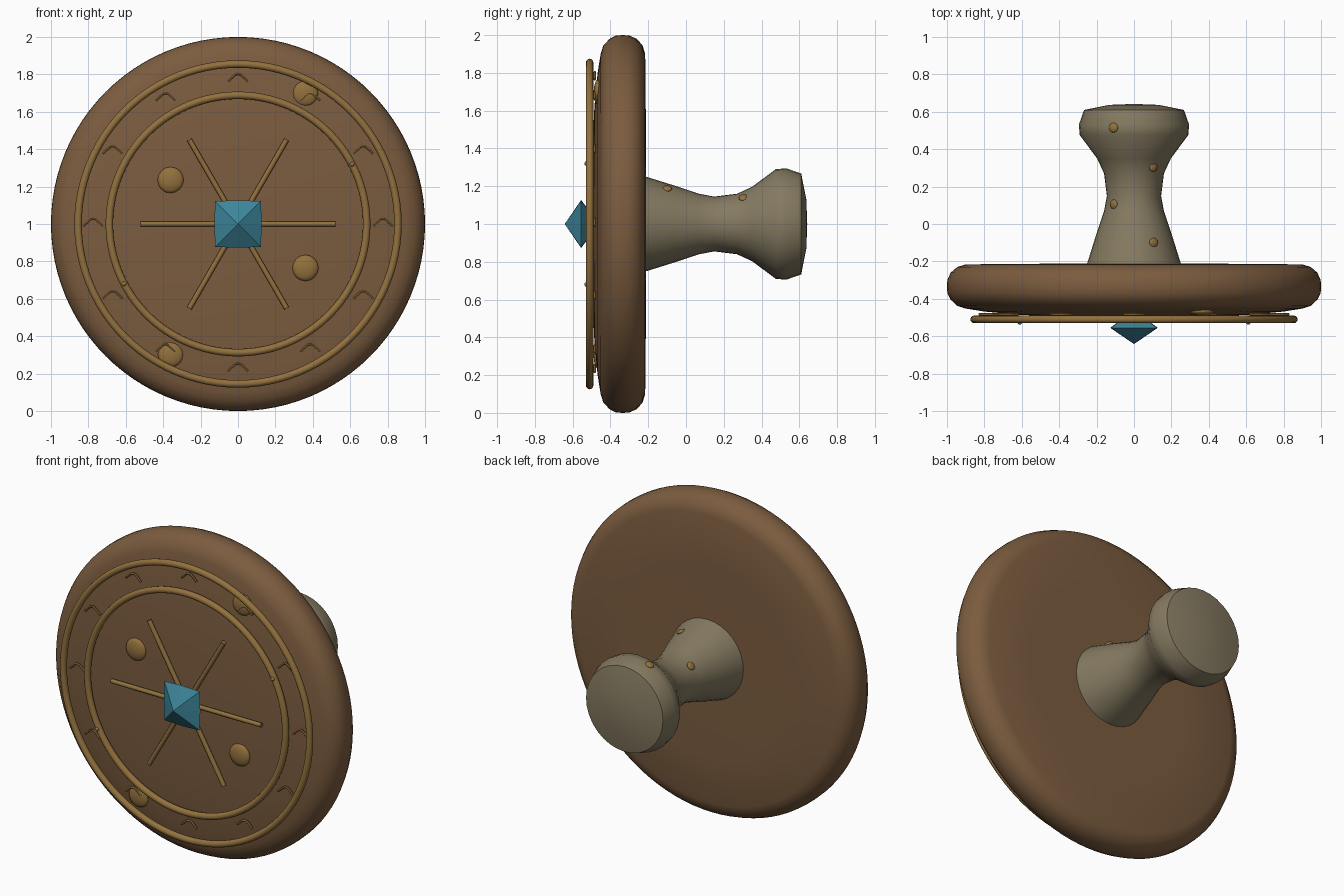
import bpy, bmesh, math
from mathutils import Vector, Matrix

if "Cube" in bpy.data.objects:
    bpy.data.objects.remove(bpy.data.objects["Cube"])

TAU = math.tau


def material(name, col):
    m = bpy.data.materials.new(name)
    m.diffuse_color = (*col, 1)
    m.use_nodes = True
    m.node_tree.nodes["Principled BSDF"].inputs["Base Color"].default_value = m.diffuse_color
    return m


WOOD = material("brown_wood", (0.20, 0.108, 0.05))
GOLD = material("old_gold", (0.29, 0.165, 0.048))
GRIP = material("grey_tan_leather", (0.235, 0.195, 0.12))
GEM = material("teal_gem", (0.045, 0.235, 0.32))


def finish(bm, name, mat, angle=None):
    bmesh.ops.remove_doubles(bm, verts=bm.verts, dist=1e-5)
    bmesh.ops.recalc_face_normals(bm, faces=bm.faces)
    me = bpy.data.meshes.new(name)
    bm.to_mesh(me)
    bm.free()
    me.materials.append(mat)
    ob = bpy.data.objects.new(name, me)
    bpy.context.collection.objects.link(ob)
    if angle:
        bpy.ops.object.select_all(action='DESELECT')
        ob.select_set(True)
        bpy.context.view_layer.objects.active = ob
        bpy.ops.object.shade_smooth_by_angle(angle=math.radians(angle))
    return ob


def lathe(name, profile, mat, seg, angle):
    """Turn a (radius, y) profile about the y axis through z = 1."""
    bm = bmesh.new()
    rings = []
    for r, y in profile:
        n = 1 if r == 0 else seg
        rings.append([bm.verts.new((r * math.cos(TAU * i / seg), y, 1 + r * math.sin(TAU * i / seg)))
                      for i in range(n)])
    for a, b in zip(rings, rings[1:]):
        for i in range(seg):
            j = (i + 1) % seg
            quad = [a[i % len(a)], a[j % len(a)], b[j % len(b)], b[i % len(b)]]
            bm.faces.new(list(dict.fromkeys(quad)))
    return finish(bm, name, mat, angle)


def stud(name, pos, normal, r, depth, mat):
    """Sphere flattened along its normal."""
    bm = bmesh.new()
    rot = Vector(normal).to_track_quat('Z', 'Y').to_matrix().to_4x4()
    bmesh.ops.create_uvsphere(bm, u_segments=16, v_segments=10, radius=1,
                              matrix=Matrix.Translation(pos) @ rot @ Matrix.Diagonal((r, r, depth, 1)))
    return finish(bm, name, mat, 60)


def tube(name, pts, radius, mat, sides=8):
    """Round bar along a path lying in an x-z plane."""
    bm = bmesh.new()
    rings = []
    for i, p in enumerate(pts):
        t = (Vector(pts[min(i + 1, len(pts) - 1)]) - Vector(pts[max(i - 1, 0)])).normalized()
        u = Vector((0, 1, 0))
        v = t.cross(u)
        rings.append([bm.verts.new(Vector(p) + radius * (u * math.cos(TAU * k / sides) + v * math.sin(TAU * k / sides)))
                      for k in range(sides)])
    for a, b in zip(rings, rings[1:]):
        for k in range(sides):
            bm.faces.new((a[k], a[(k + 1) % sides], b[(k + 1) % sides], b[k]))
    bm.faces.new(rings[0])
    bm.faces.new(rings[-1])
    return finish(bm, name, mat, 50)


# Round disc with rolled rim and slightly domed front
lathe("disc", [(0, -0.502), (0.35, -0.498), (0.62, -0.485), (0.8, -0.468), (0.90, -0.452), (0.945, -0.438),
               (0.98, -0.405), (0.998, -0.37), (1.0, -0.335), (0.998, -0.30), (0.98, -0.26),
               (0.945, -0.23), (0.90, -0.216), (0.6, -0.213), (0, -0.21)], WOOD, 96, 50)

# Flared handle with knob
lathe("handle", [(0, -0.23), (0.255, -0.23), (0.25, -0.21), (0.2, -0.05), (0.16, 0.07), (0.145, 0.15), (0.16, 0.27),
                 (0.197, 0.35), (0.29, 0.475), (0.295, 0.53), (0.267, 0.61), (0.13, 0.637), (0, 0.642)],
      GRIP, 32, 50)

# Two raised rings on the front
for name, major, minor in (("outer_ring", 0.855, 0.02), ("inner_ring", 0.688, 0.02)):
    section = [(major + minor * math.cos(TAU * k / 12), -0.51 + minor * math.sin(TAU * k / 12)) for k in range(13)]
    lathe(name, section, GOLD, 96, 60)

# Six rays around the gem
for i in range(6):
    c, s = math.cos(TAU * i / 6), math.sin(TAU * i / 6)
    tube("ray", [(c * r, -0.51, 1 + s * r) for r in (0.05, 0.52)], 0.014, GOLD)

# Twelve small upright arches between the rings
for i in range(12):
    cx, cz = 0.775 * math.cos(TAU * i / 12), 1 + 0.775 * math.sin(TAU * i / 12)
    shape = [(-0.052, -0.01), (-0.035, 0.006), (-0.015, 0.024), (0, 0.028),
             (0.015, 0.024), (0.035, 0.006), (0.052, -0.01)]
    tube("arch", [(cx + x, -0.483, cz + z) for x, z in shape], 0.007, GOLD, 6)

# Flat studs and small beads, in opposite pairs
for s in (1, -1):
    stud("inner_stud", (-0.36 * s, -0.495, 1 + 0.235 * s), (0, -1, 0), 0.07, 0.025, GOLD)
    stud("outer_stud", (0.36 * s, -0.467, 1 + 0.697 * s), (0, -1, 0), 0.068, 0.022, GOLD)
    stud("ring_bead", (0.61 * s, -0.525, 1 + 0.32 * s), (0, -1, 0), 0.013, 0.013, GOLD)

# Rivets along the top of the handle: x, y, handle radius there
for x, y, r in ((0.105, -0.10, 0.215), (-0.108, 0.105, 0.152), (0.103, 0.305, 0.173), (-0.11, 0.515, 0.293)):
    z = math.sqrt(r * r - x * x)
    stud("rivet", (x, y, 1 + z), (x, 0, z), 0.026, 0.012, GOLD)

# Faceted gem at the centre
bm = bmesh.new()
girdle = []
for i in range(8):
    r = 0.127 if i % 2 == 0 else 0.122 * math.sqrt(2)
    girdle.append(bm.verts.new((r * math.cos(TAU * i / 8), -0.555, 1 + r * math.sin(TAU * i / 8))))
for y in (-0.642, -0.46):
    tip = bm.verts.new((0, y, 1))
    for i in range(8):
        bm.faces.new((girdle[i], girdle[(i + 1) % 8], tip))
finish(bm, "gem", GEM)
